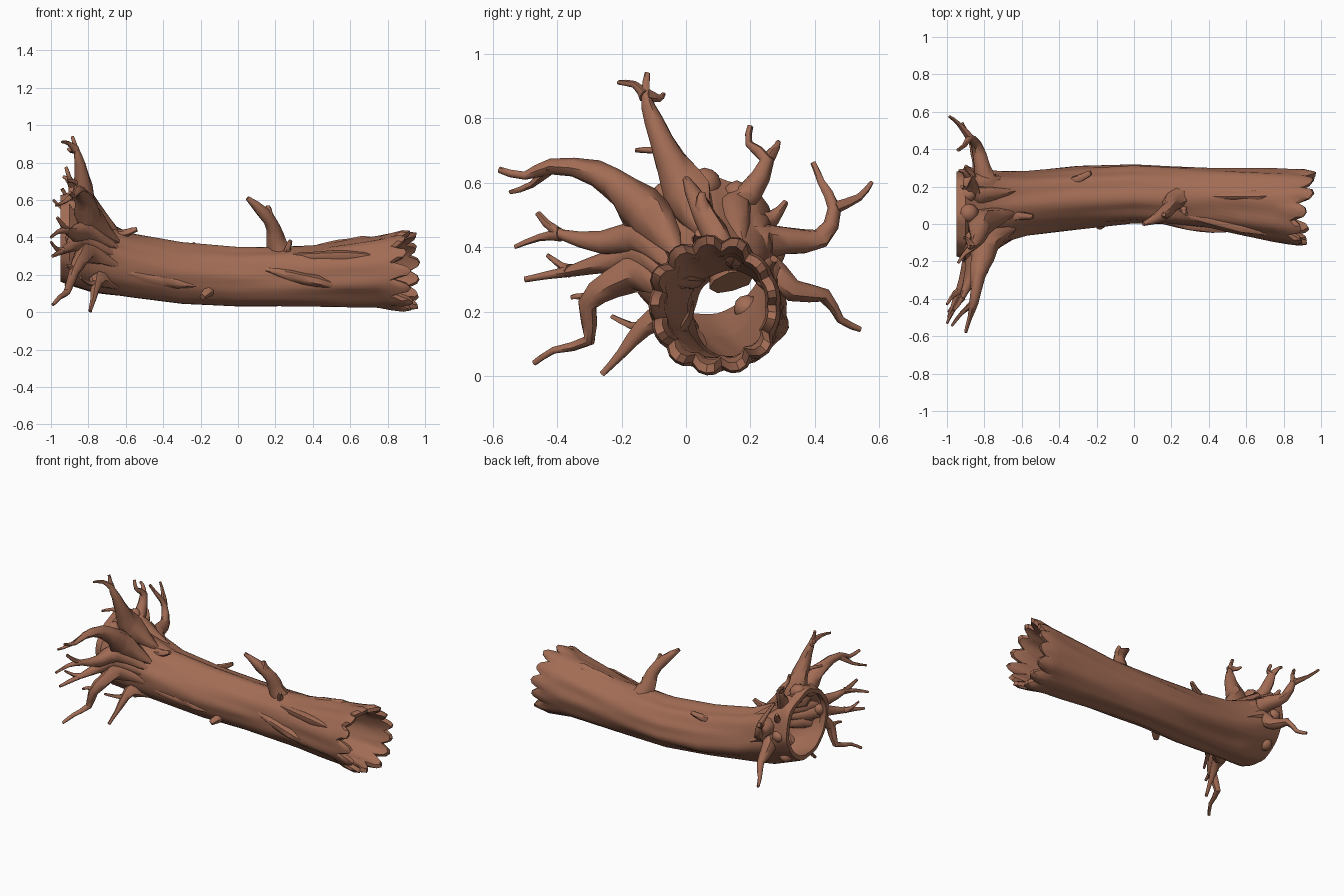
import bpy, bmesh, math, random
from mathutils import Vector, noise

if "Cube" in bpy.data.objects:
    bpy.data.objects.remove(bpy.data.objects["Cube"])

random.seed(4)
bark = bpy.data.materials.new("bark")
bark.diffuse_color = (0.36, 0.15, 0.09, 1)
bark.use_nodes = True
bark.node_tree.nodes["Principled BSDF"].inputs["Base Color"].default_value = bark.diffuse_color
LOBES, SIDES = 13, 52


def finish(name, bm, angle=50):
    bmesh.ops.recalc_face_normals(bm, faces=bm.faces)
    me = bpy.data.meshes.new(name)
    bm.to_mesh(me)
    bm.free()
    me.materials.append(bark)
    ob = bpy.data.objects.new(name, me)
    bpy.context.collection.objects.link(ob)
    bpy.ops.object.select_all(action='DESELECT')
    ob.select_set(True)
    bpy.context.view_layer.objects.active = ob
    bpy.ops.object.shade_smooth_by_angle(angle=math.radians(angle))


def bridge(bm, a, b):
    n = len(a)
    for i in range(n):
        bm.faces.new((a[i], a[(i + 1) % n], b[(i + 1) % n], b[i]))


def smooth_path(pts, radii, steps=2):
    """Catmull-Rom refinement of a path with linear radii."""
    out, rad = [], []
    for i in range(len(pts) - 1):
        p0, p1, p2 = pts[max(i - 1, 0)], pts[i], pts[i + 1]
        p3 = pts[min(i + 2, len(pts) - 1)]
        for s in range(steps):
            t = s / steps
            out.append(0.5 * (2 * p1 + (p2 - p0) * t + (2 * p0 - 5 * p1 + 4 * p2 - p3) * t * t
                              + (3 * p1 - p0 - 3 * p2 + p3) * t ** 3))
            rad.append(radii[i] + (radii[i + 1] - radii[i]) * t)
    return out + [pts[-1]], rad + [radii[-1]]


def limb(name, pts, radii, sides=8):
    """Tapered, slightly irregular tube along a path."""
    pts, radii = smooth_path([Vector(p) for p in pts], radii)
    bm = bmesh.new()
    rings, u, old = [], None, None
    for i, (p, r) in enumerate(zip(pts, radii)):
        d = (pts[min(i + 1, len(pts) - 1)] - pts[max(i - 1, 0)]).normalized()
        u = d.orthogonal().normalized() if u is None else old.rotation_difference(d) @ u
        old, v = d, d.cross(u)
        rings.append([bm.verts.new(p + r * random.uniform(0.88, 1.12) *
                      (u * math.cos(k * math.tau / sides) + v * math.sin(k * math.tau / sides)))
                      for k in range(sides)])
    for a, b in zip(rings, rings[1:]):
        bridge(bm, a, b)
    bm.faces.new(rings[0])
    bm.faces.new(rings[-1])
    finish(name, bm)


def taper(n, r0, r1):
    return [r1 + (r0 - r1) * (1 - i / (n - 1)) ** 1.8 for i in range(n)]


# Trunk axis: x, centre y, centre z, outer radius
axis = [(-0.95, 0.05, 0.39, 0.225), (-0.9, 0.045, 0.385, 0.24), (-0.77, 0.08, 0.305, 0.2),
        (-0.57, 0.11, 0.245, 0.167), (-0.3, 0.142, 0.205, 0.157), (0.0, 0.16, 0.188, 0.154),
        (0.4, 0.135, 0.193, 0.165), (0.74, 0.1, 0.212, 0.192), (0.92, 0.088, 0.221, 0.2)]


def axis_at(x):
    for a, b in zip(axis, axis[1:]):
        if x <= b[0]:
            return Vector(a).lerp(Vector(b), (x - a[0]) / (b[0] - a[0]))
    return Vector(axis[-1])


def on_trunk(x, deg, depth=0.0):
    """Point on the bark at x; 0 degrees is the back, 90 is the top."""
    _, cy, cz, r = axis_at(x)
    a = math.radians(deg)
    return Vector((x, cy + (r + depth) * math.cos(a), cz + (r + depth) * math.sin(a)))


lobe_len = [random.uniform(-0.03, 0.03) for _ in range(LOBES)]
lobe_rad = [random.uniform(-0.014, 0.014) for _ in range(LOBES)]


def trunk_ring(bm, x, scale, rough, tooth=0.0):
    """One ring; tooth blends in the scalloped, slanted broken end."""
    _, cy, cz, r = axis_at(x)
    ring = []
    for k in range(SIDES):
        a = k * math.tau / SIDES
        lobe = k // (SIDES // LOBES)
        arc = abs(math.sin(a * LOBES / 2)) ** 0.7
        bump = noise.noise(Vector((x * 1.5, 2.2 * math.cos(a), 2.2 * math.sin(a)))) * rough
        rr = r * scale + bump + tooth * (lobe_rad[lobe] * arc + 0.016 * (arc - 0.6))
        xx = x + tooth * (0.045 * math.cos(a) + 0.07 * (arc - 0.7) + lobe_len[lobe] * arc)
        ring.append(bm.verts.new((xx, cy + rr * math.cos(a), cz + rr * math.sin(a))))
    return ring


# Hollow trunk: outside, toothed rim, then back along the inside
xs = [a[0] for a in axis[:3]] + [-0.68, -0.57, -0.3, 0, 0.2, 0.4, 0.58, 0.74]
bm = bmesh.new()
rings = [trunk_ring(bm, x, 1, 0.024) for x in xs]
for x, scale, tooth in ((0.82, 1.04, 0.3), (0.885, 1.05, 0.8), (0.925, 1.0, 1), (0.92, 0.87, 1), (0.86, 0.81, 0.6)):
    rings.append(trunk_ring(bm, x, scale, 0, tooth))
rings += [trunk_ring(bm, x, 0.82 if x > 0.3 else 0.88, 0.012) for x in reversed(xs)]
for i in range(len(rings)):
    bridge(bm, rings[i], rings[(i + 1) % len(rings)])
finish("hollow_trunk", bm, 35)

# Main roots: base radius, x at base and tip, then (y, z) points fanning out
front_roots = [
    (0.08, -0.81, -0.885, [(0.01, 0.55), (-0.05, 0.67), (-0.1, 0.79), (-0.125, 0.87), (-0.12, 0.94)]),
    (0.08, -0.79, -0.9, [(-0.1, 0.48), (-0.19, 0.57), (-0.28, 0.63), (-0.42, 0.65), (-0.5, 0.62), (-0.58, 0.64)]),
    (0.065, -0.82, -0.965, [(-0.13, 0.43), (-0.26, 0.415), (-0.39, 0.44), (-0.46, 0.505)]),
    (0.06, -0.84, -0.99, [(-0.13, 0.38), (-0.25, 0.35), (-0.36, 0.325), (-0.5, 0.3)]),
    (0.06, -0.8, -0.99, [(-0.12, 0.32), (-0.23, 0.285), (-0.305, 0.22), (-0.3, 0.11), (-0.41, 0.08), (-0.47, 0.04)]),
    (0.05, -0.74, -0.79, [(-0.06, 0.18), (-0.13, 0.15), (-0.2, 0.07), (-0.26, 0.005)])]
back_roots = [
    (0.06, -0.85, -0.92, [(0.15, 0.51), (0.2, 0.57), (0.25, 0.67), (0.195, 0.72), (0.2, 0.775)]),
    (0.055, -0.85, -0.9, [(0.21, 0.46), (0.27, 0.49), (0.31, 0.54)]),
    (0.065, -0.78, -0.94, [(0.21, 0.41), (0.31, 0.42), (0.42, 0.425), (0.46, 0.52), (0.42, 0.6), (0.395, 0.66)]),
    (0.055, -0.8, -0.92, [(0.24, 0.34), (0.33, 0.265), (0.43, 0.25), (0.48, 0.175), (0.54, 0.145)])]
paths = []
for n, (r0, x0, x1, yz) in enumerate(front_roots + back_roots):
    pts = [Vector((x0 + (x1 - x0) * i / (len(yz) - 1), y, z)) for i, (y, z) in enumerate(yz)]
    # buttress running down into the trunk wall
    deg = math.degrees(math.atan2(pts[0].z - 0.34, pts[0].y - 0.06))
    limb(f"root_{n + 1}", [on_trunk(-0.64, deg, -0.015)] + pts, [0.014] + taper(len(pts), r0, 0.009))
    paths.append(pts)

# Root forks: parent root, point it leaves from, tip (y, z)
forks = [(0, 3, -0.21, 0.91), (0, 3, -0.07, 0.875), (0, 1, -0.155, 0.7), (1, 3, -0.545, 0.57),
         (2, 2, -0.53, 0.4), (3, 2, -0.43, 0.375), (4, 2, -0.355, 0.245), (5, 1, -0.23, 0.185),
         (6, 2, 0.285, 0.725), (8, 3, 0.575, 0.6)]
for n, (root, i, y, z) in enumerate(forks):
    start = paths[root][i]
    reach = math.hypot(y - start.y, z - start.z)
    tip = Vector((max(start.x - 0.8 * reach, -1), y, z))
    mid = start.lerp(tip, 0.55) + Vector((0, 0.012, -0.012 if n % 2 else 0.012))
    limb(f"root_fork_{n + 1}", [start, mid, tip], taper(3, 0.022, 0.007), 7)

# Branch with a fork
branch = [(0.24, 0.14, 0.29), (0.205, 0.115, 0.37), (0.19, 0.085, 0.45), (0.14, 0.04, 0.53), (0.05, 0, 0.61)]
limb("branch", branch, [0.07, 0.05, 0.04, 0.033, 0.012])
limb("branch_fork", [branch[2], (0.165, 0.05, 0.53), (0.16, 0.05, 0.57)], [0.028, 0.022, 0.01])

# Broken stubs: x, angle round the trunk, lean along x, radius
for n, (x, deg, lean, r) in enumerate(((0.27, 115, 0.01, 0.022), (-0.59, 110, 0.05, 0.03),
                                       (-0.28, 52, 0.05, 0.028), (-0.17, 215, -0.02, 0.035))):
    pts = [on_trunk(x + lean * k, deg, 0.015 + 0.035 * k) for k in (-1, 0, 1)]
    limb(f"stub_{n + 1}", pts, [r, r * 0.75, r * 0.45], 7)

# Raised strips of bark: start and end x, angle at each end
for n, (x0, x1, d0, d1) in enumerate(((0.15, 0.56, 165, 205), (0.25, 0.74, 130, 150),
                                      (-0.62, -0.18, 195, 205), (0.4, 0.8, 85, 70))):
    pts = [on_trunk(x0 + (x1 - x0) * k / 3, d0 + (d1 - d0) * k / 3, -0.015) for k in range(4)]
    limb(f"bark_strip_{n + 1}", pts, [0.012, 0.028, 0.033, 0.01], 7)

# Knobs around the rim of the root plate
for n, deg in enumerate((88, 60, 122, 175, 0, -50)):
    bm = bmesh.new()
    bmesh.ops.create_icosphere(bm, subdivisions=2, radius=0.055 if n == 0 else 0.042)
    centre = on_trunk(-0.885, deg, -0.018)
    for v in bm.verts:
        v.co = v.co * random.uniform(0.95, 1.04) + centre
    finish(f"rim_knob_{n + 1}", bm, 60)
